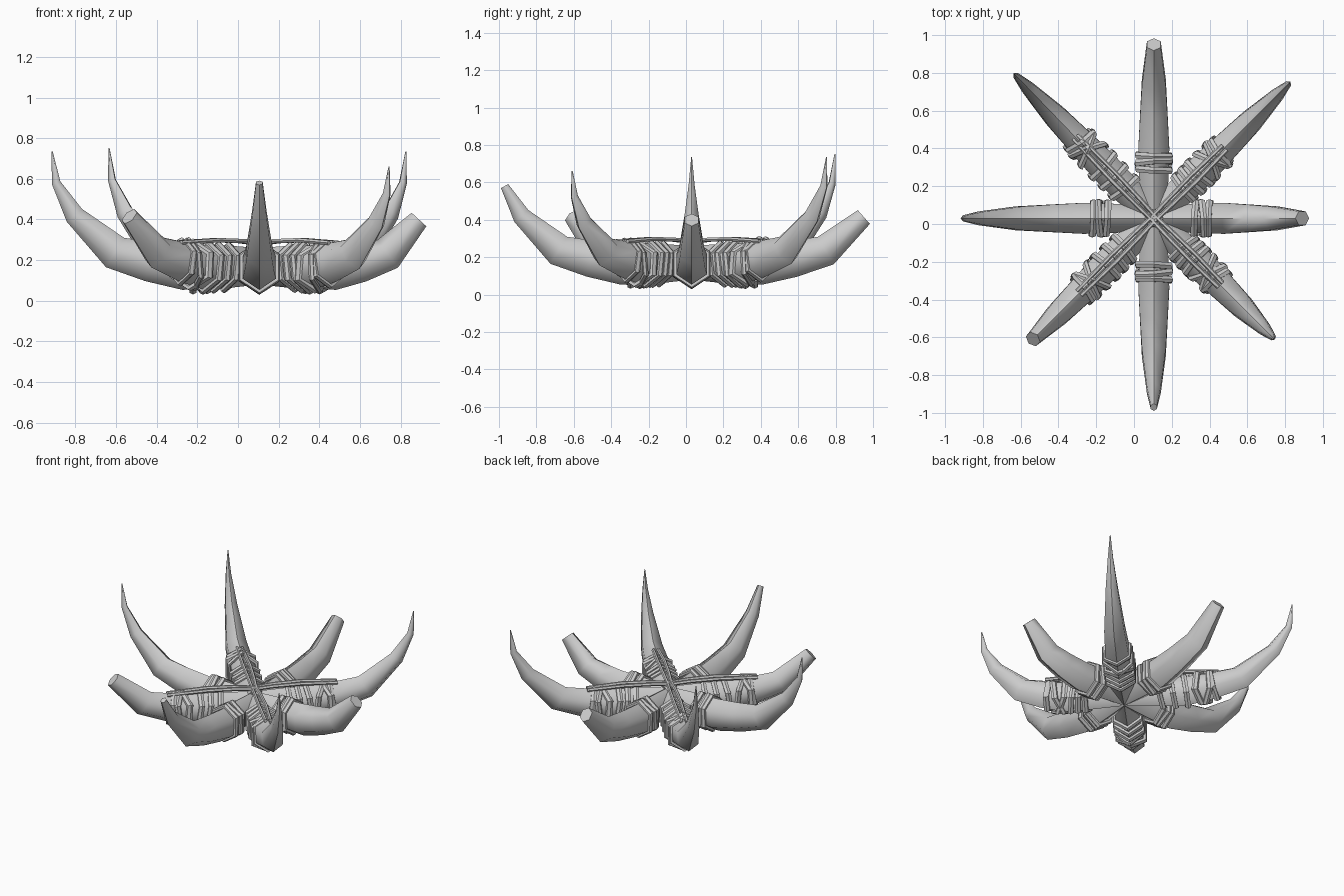
import bpy, bmesh
from math import sin, cos, tan, pi, radians
from mathutils import Matrix, Vector

if "Cube" in bpy.data.objects:
    bpy.data.objects.remove(bpy.data.objects["Cube"])

CENTRE = Vector((0.105, 0.03, 0))
# horn centre line: distance out, height, radius
NODES = [(0, .17, .09), (.2, .167, .103), (.37, .163, .11), (.54, .192, .098),
         (.71, .237, .085), (.91, .42, .049), (1.0, .58, .022), (1.02, .735, .003)]


def finish(bm, name, angle, smooth):
    bmesh.ops.recalc_face_normals(bm, faces=bm.faces)
    me = bpy.data.meshes.new(name)
    bm.to_mesh(me)
    bm.free()
    ob = bpy.data.objects.new(name, me)
    bpy.context.collection.objects.link(ob)
    ob.matrix_world = Matrix.Translation(CENTRE) @ Matrix.Rotation(radians(angle), 4, 'Z')
    if smooth:
        bpy.ops.object.select_all(action='DESELECT')
        bpy.context.view_layer.objects.active = ob
        ob.select_set(True)
        bpy.ops.object.shade_smooth_by_angle(angle=radians(65))
    return ob


def skin(bm, loops, closed=False):
    rows = [[bm.verts.new(p) for p in lp] for lp in loops]
    n = len(rows[0])
    for i in range(len(rows) if closed else len(rows) - 1):
        a, b = rows[i], rows[(i + 1) % len(rows)]
        for j in range(n):
            k = (j + 1) % n
            bm.faces.new((a[j], a[k], b[k], b[j]))
    if not closed:
        bm.faces.new(rows[0])
        bm.faces.new(rows[-1])


def horn(name, angle, count, scale, lift):
    # six-sided tusk, cut short when count is below the full node list
    pts = [(r if r < .4 else .37 + (r - .37) * scale, z if r < .4 else .163 + (z - .163) * lift, R)
           for r, z, R in NODES[:count]]
    loops = []
    for i, (r, z, R) in enumerate(pts):
        a, b = pts[max(i - 1, 0)], pts[min(i + 1, len(pts) - 1)]
        t = Vector((b[0] - a[0], 0, b[1] - a[1])).normalized()
        up = Vector((-t.z, 0, t.x))
        loops.append([Vector((r, 0, z)) + up * R * cos(k * pi / 3)
                      + Vector((0, R * .86 * sin(k * pi / 3), 0)) for k in range(6)])
    bm = bmesh.new()
    skin(bm, loops)
    finish(bm, name, angle, True)


def add_ring(bm, r, R, yaw=0, pitch=0, thick=.017, width=.02):
    # hexagonal rope loop hugging the horn, sheared for slanted wraps
    z0 = .163 + max(0, r - .4) * .19
    loops = []
    for k in range(6):
        a = k * pi / 3
        lp = []
        for m in range(6):
            q = R + thick * cos(m * pi / 3)
            y, z = q * .88 * sin(a), q * cos(a)
            x = r + width * sin(m * pi / 3) + y * tan(radians(yaw)) + z * tan(radians(pitch))
            lp.append((x, y, z0 + z))
        loops.append(lp)
    skin(bm, loops, True)


def rope(bm, path, w=.012):
    skin(bm, [[Vector(p) + Vector((0, w * cos(k * pi / 3), w * sin(k * pi / 3)))
               for k in range(6)] for p in path])


# name, angle, node count, length scale, lift, first wrap distance
HORNS = [("right", 0, 6, .77, .92, .22), ("back_right", 45, 8, 1.0, 1.0, .40),
         ("back", 90, 6, 1.02, .98, .26), ("back_left", 134, 8, 1.07, 1.03, .47),
         ("left", 180, 8, 1.0, 1.0, .25), ("front_left", 225, 6, .99, .98, .43),
         ("front", 270, 7, 1.0, 1.0, .25), ("front_right", 315, 8, .82, .87, .37)]

for i, (side, ang, count, sc, lift, w0) in enumerate(HORNS):
    horn(side + "_horn", ang, count, sc, lift)
    bm = bmesh.new()
    if i % 2 == 0:
        # straight horns: three snug wraps
        for k, (tilt, R) in enumerate([(3, .114), (-4, .117), (2, .115)]):
            add_ring(bm, w0 + k * .036, R, tilt, -tilt)
    else:
        # diagonal horns: stepped wraps, then crossing wraps farther out
        for k in range(3):
            add_ring(bm, .23 + k * (w0 - .23) / 3, .109 + .002 * k, 5 - 4 * k, -8)
        add_ring(bm, w0 + .03, .112, 24, 6)
        add_ring(bm, w0 + .04, .113, -24, -4)
        add_ring(bm, w0 + .1, .103, 8, -10, .014)
        # paired ropes lying along the top
        for s in (-1, 1):
            rope(bm, [(-.03, s * .012, .278), (.12, s * .018, .293),
                      (.3, s * .022, .298), (w0 + .13, s * .016, .285)])
    finish(bm, side + "_rope_wraps", ang, False)

# crumpled rope knot where the horns meet
bm = bmesh.new()
bmesh.ops.create_icosphere(bm, subdivisions=1, radius=.055)
for v in bm.verts:
    v.co = Vector((v.co.x, v.co.y, v.co.z * .5 + .265))
finish(bm, "centre_knot", 0, False)
